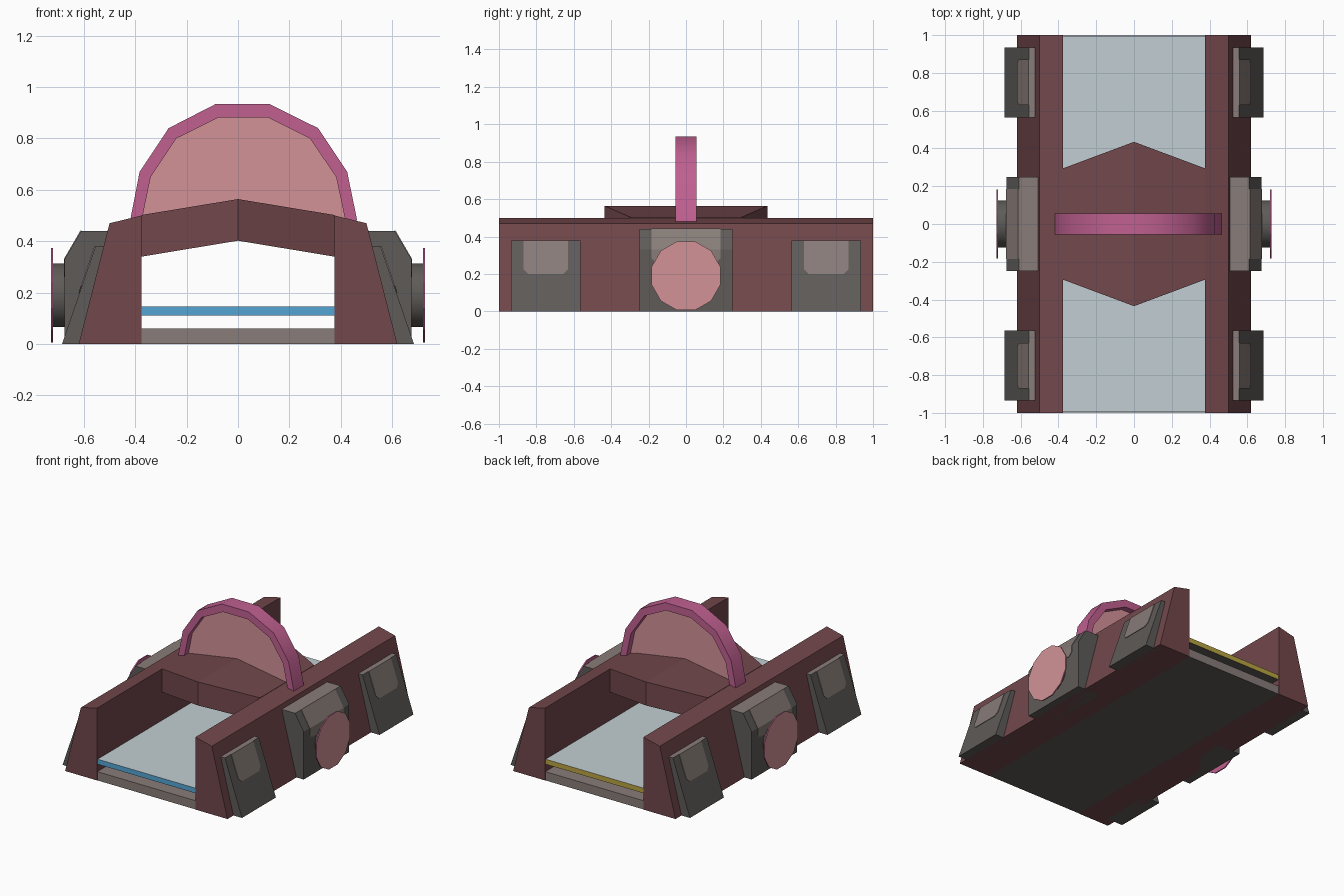
import bpy, bmesh, math
from mathutils import Vector

if "Cube" in bpy.data.objects:
    bpy.data.objects.remove(bpy.data.objects["Cube"])


def material(name, r, g, b):
    def lin(c):
        c /= 255
        return c / 12.92 if c < 0.04 else ((c + 0.055) / 1.055) ** 2.4
    m = bpy.data.materials.new(name)
    m.diffuse_color = (lin(r), lin(g), lin(b), 1)
    m.use_nodes = True
    m.node_tree.nodes["Principled BSDF"].inputs["Base Color"].default_value = m.diffuse_color
    return m


BROWN = material("red_brown", 114, 71, 75)
DARK = material("dark_grey", 94, 91, 88)
LIGHT = material("warm_grey", 136, 124, 120)
PINK = material("pink", 210, 146, 151)
MAGENTA = material("magenta", 192, 96, 144)
PALE = material("pale_blue_grey", 194, 207, 212)
BLUE = material("blue", 84, 165, 212)
YELLOW = material("yellow", 184, 164, 66)


def make(name, verts, faces, mats, rule=None):
    """Mesh object; rule(normal, centre) picks the material of a face."""
    bm = bmesh.new()
    vs = [bm.verts.new(v) for v in verts]
    for f in faces:
        bm.faces.new([vs[i] for i in f])
    bmesh.ops.recalc_face_normals(bm, faces=bm.faces)
    bm.normal_update()
    if rule:
        for f in bm.faces:
            f.material_index = rule(f.normal, f.calc_center_median())
    me = bpy.data.meshes.new(name)
    bm.to_mesh(me)
    bm.free()
    for m in mats:
        me.materials.append(m)
    ob = bpy.data.objects.new(name, me)
    bpy.context.collection.objects.link(ob)
    return ob


def loft(name, a, b, mats, rule=None):
    """Solid between two matching outlines."""
    n = len(a)
    faces = [tuple(range(n)), tuple(range(n, 2 * n))]
    faces += [(i, (i + 1) % n, n + (i + 1) % n, n + i) for i in range(n)]
    return make(name, list(a) + list(b), faces, mats, rule)


def prism_y(name, profile, y0, y1, mats, rule=None):
    return loft(name, [(x, y0, z) for x, z in profile],
                [(x, y1, z) for x, z in profile], mats, rule)


def disc_x(name, x0, x1, r, n, mats, rule=None):
    ring = [(r * math.cos((i + .5) * math.tau / n),
             0.19 + r * math.sin((i + .5) * math.tau / n)) for i in range(n)]
    return loft(name, [(x0, y, z) for y, z in ring],
                [(x1, y, z) for y, z in ring], mats, rule)


def rect(x, z0, z1):
    return [(-x, z0), (x, z0), (x, z1), (-x, z1)]


def smooth(ob, angle):
    bpy.ops.object.select_all(action='DESELECT')
    ob.select_set(True)
    bpy.context.view_layer.objects.active = ob
    bpy.ops.object.shade_smooth_by_angle(angle=math.radians(angle))


def top_light(n, c):
    return 1 if n.z > 0.9 else 0


# Floor slab and the raised deck with coloured end strips
prism_y("base_slab", rect(0.375, 0, 0.06), -0.998, 0.998, [LIGHT, DARK],
        lambda n, c: 1 if n.z < -0.9 else 0)
prism_y("deck", rect(0.375, 0.11, 0.145), -0.995, 0.995,
        [DARK, PALE, BLUE, YELLOW],
        lambda n, c: 1 if n.z > .9 else 2 if n.y < -.9 else 3 if n.y > .9 else 0)

# Hexagonal bridge, folded along its middle
plan = [(-.375, -.295), (0, -.435), (.375, -.295),
        (.375, .295), (0, .435), (-.375, .295)]
verts = [(x, y, h - abs(x) * 0.165) for h in (0.402, 0.564) for x, y in plan]
faces = [(0, 1, 4, 5), (1, 2, 3, 4), (6, 7, 10, 11), (7, 8, 9, 10)]
faces += [(i, (i + 1) % 6, 6 + (i + 1) % 6, 6 + i) for i in range(6)]
make("bridge", verts, faces, [BROWN])

# Arch frame and its infill panel
outer = [(-.42, .48), (-.383, .67), (-.27, .84), (-.085, .935),
         (.12, .935), (.312, .84), (.425, .67), (.464, .48)]
inner = [(-.375, .48), (-.34, .65), (-.24, .80), (-.075, .882),
         (.115, .882), (.28, .80), (.382, .65), (.418, .48)]
verts = [(x, y, z) for y in (-.055, .055) for pts in (outer, inner) for x, z in pts]
faces = [(0, 8, 24, 16), (7, 15, 31, 23)]
for i in range(7):
    faces += [(i, i + 1, i + 9, i + 8), (i + 16, i + 17, i + 25, i + 24),
              (i, i + 1, i + 17, i + 16), (i + 8, i + 9, i + 25, i + 24)]
smooth(make("arch_frame", verts, faces, [MAGENTA]), 40)
prism_y("arch_panel", inner, -0.012, 0.012, [PINK])

for s, side in ((-1, "left"), (1, "right")):
    def flip(pts):
        return [(s * x, z) for x, z in pts]

    # Long side wall
    prism_y(side + "_wall",
            flip([(.375, 0), (.62, 0), (.5, .47), (.375, .5)]), -1, 1, [BROWN])

    # Sloping end pods, each with a pale window plate
    for e, end in ((-1, "front"), (1, "back")):
        yc = e * 0.75
        prism_y(f"{side}_{end}_pod",
                flip([(.56, 0), (.685, 0), (.555, .38), (.50, .38)]),
                yc - .185, yc + .185, [DARK, LIGHT], top_light)
        shape = [(-.12, .38), (-.12, .225), (-.095, .2),
                 (.095, .2), (.12, .225), (.12, .38)]
        loft(f"{side}_{end}_window",
             *[[(s * (.685 - z * .342 + d), yc + y, z) for y, z in shape]
               for d in (-.003, .004)], [LIGHT])

    # Middle pod with plates on its face and chamfer
    prism_y(side + "_middle_pod",
            flip([(.5, 0), (.675, 0), (.675, .33), (.61, .44), (.5, .44)]),
            -.248, .248, [DARK, LIGHT], top_light)
    shape = [(-.185, .33), (-.185, .285), (-.16, .26),
             (.16, .26), (.185, .285), (.185, .33)]
    loft(side + "_middle_window",
         *[[(s * x, y, z) for y, z in shape] for x in (.672, .678)], [LIGHT])
    prism_y(side + "_middle_chamfer_plate",
            flip([(.672, .33), (.678, .33), (.613, .442), (.607, .44)]),
            -.185, .185, [LIGHT])

    # Hub and round end disc
    smooth(disc_x(side + "_hub", s * .66, s * .721, .125, 24, [DARK]), 40)
    disc_x(side + "_disc", s * .72, s * .728, .19, 12, [MAGENTA, PINK],
           lambda n, c: 1 if n.x * s > .9 else 0)
